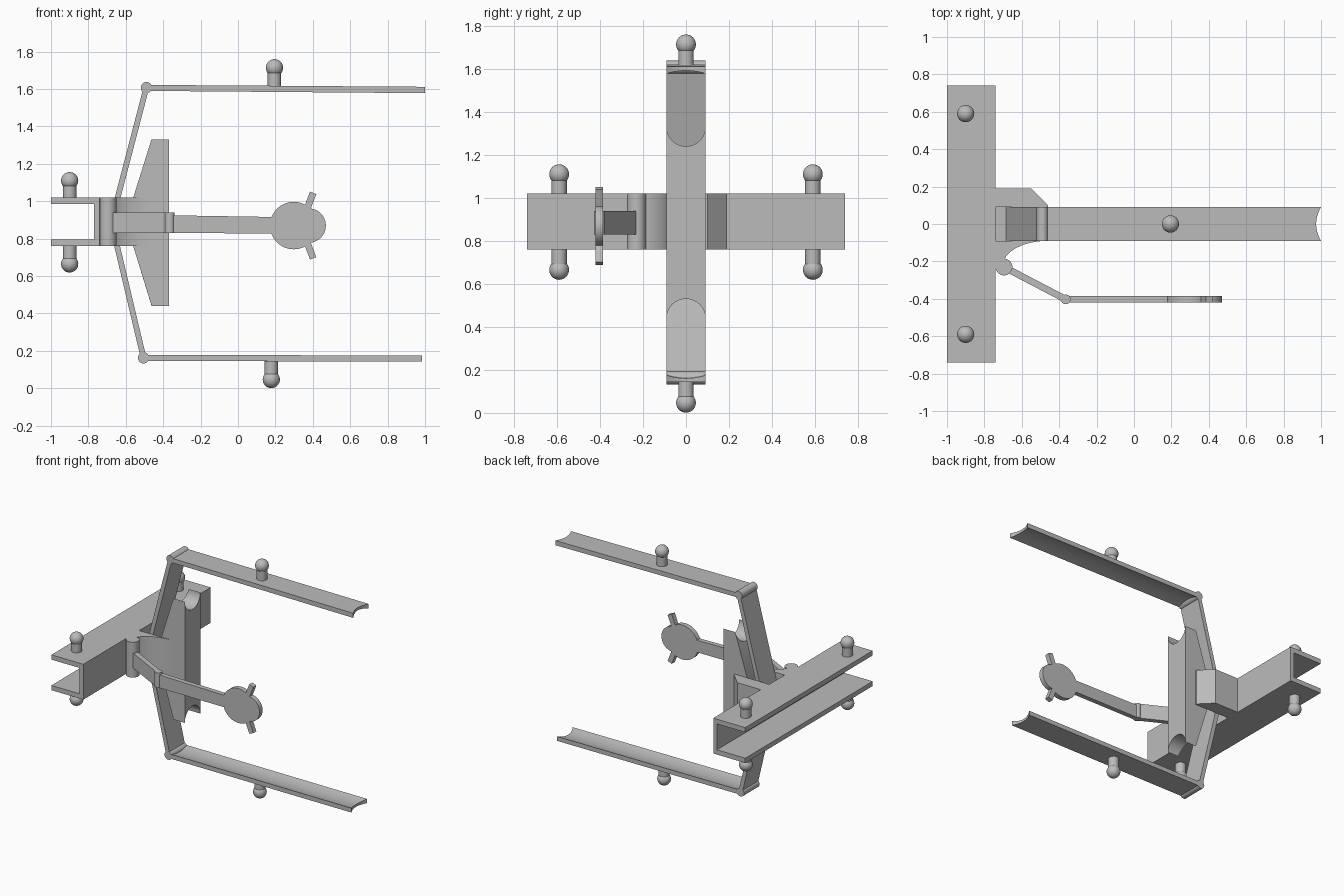
import bpy, bmesh, math
from mathutils import Vector, Matrix

cube = bpy.data.objects.get("Cube")
if cube:
    bpy.data.objects.remove(cube, do_unlink=True)

GREY = (0.5, 0.5, 0.5, 1)
mat = bpy.data.materials.new("plain grey")
mat.use_nodes = True
mat.diffuse_color = GREY
mat.node_tree.nodes["Principled BSDF"].inputs["Base Color"].default_value = GREY
W = 0.09  # half width of the jaw parts


def finish(name, bm):
    bmesh.ops.recalc_face_normals(bm, faces=bm.faces)
    mesh = bpy.data.meshes.new(name)
    bm.to_mesh(mesh)
    bm.free()
    mesh.materials.append(mat)
    ob = bpy.data.objects.new(name, mesh)
    bpy.context.collection.objects.link(ob)
    bpy.ops.object.select_all(action='DESELECT')
    ob.select_set(True)
    bpy.context.view_layer.objects.active = ob
    bpy.ops.object.shade_smooth_by_angle(angle=math.radians(30))
    return ob


def loft(name, rings):
    """Skin a row of equal-length closed rings and cap both ends."""
    bm = bmesh.new()
    rows = [[bm.verts.new(p) for p in ring] for ring in rings]
    for a, b in zip(rows, rows[1:]):
        for i in range(len(a)):
            j = (i + 1) % len(a)
            bm.faces.new((a[i], a[j], b[j], b[i]))
    bm.faces.new(rows[0])
    bm.faces.new(rows[-1])
    return finish(name, bm)


def prism(name, pts, axis, lo, hi):
    """Extrude an outline along y (points are x, z) or z (points are x, y)."""
    def place(p, h):
        return (p[0], h, p[1]) if axis == 'y' else (p[0], p[1], h)
    return loft(name, [[place(p, h) for p in pts] for h in (lo, hi)])


def slab(name, p, q, thick, axis, lo, hi):
    """Flat bar running from p to q in the outline plane."""
    p, q = Vector(p), Vector(q)
    n = (q - p).orthogonal().normalized() * thick / 2
    return prism(name, [p + n, q + n, q - n, p - n], axis, lo, hi)


def add_rod(bm, p, q, r):
    p, q = Vector(p), Vector(q)
    turn = (q - p).to_track_quat('Z', 'Y').to_matrix().to_4x4()
    bmesh.ops.create_cone(bm, cap_ends=True, segments=32, radius1=r, radius2=r,
                          depth=(q - p).length,
                          matrix=Matrix.Translation((p + q) / 2) @ turn)


def rod(name, p, q, r):
    bm = bmesh.new()
    add_rod(bm, p, q, r)
    return finish(name, bm)


def peg(name, x, y, base, ball):
    bm = bmesh.new()
    add_rod(bm, (x, y, base), (x, y, ball), 0.036)
    bmesh.ops.create_uvsphere(bm, u_segments=32, v_segments=16, radius=0.046,
                              matrix=Matrix.Translation((x, y, ball)))
    return finish(name, bm)


# Channel beam, open to the rear side
prism("channel_beam", [(-1, 1.02), (-0.74, 1.02), (-0.74, 0.76), (-1, 0.76),
                       (-1, 0.795), (-0.77, 0.795), (-0.77, 0.985), (-1, 0.985)],
      'y', -0.74, 0.74)
for side, y in (("front", -0.59), ("back", 0.59)):
    peg(f"{side}_upper_peg", -0.9, y, 1.0, 1.11)
    peg(f"{side}_lower_peg", -0.9, y, 0.78, 0.665)

# Hub: filleted front wall, chamfered back wall, core between the strut pockets
arc = [(-0.46 - 0.24 * math.sin(t), -0.22 + 0.13 * math.cos(t))
       for t in (i * math.pi / 24 for i in range(13))]
prism("hub_front_wall", [(-0.74, -W)] + arc + [(-0.74, -0.24)], 'z', 0.76, 1.02)
prism("hub_back_wall", [(-0.74, W), (-0.74, 0.19), (-0.55, 0.19), (-0.46, 0.1),
                        (-0.46, W)], 'z', 0.76, 1.02)
prism("hub_core", [(-0.74, 0.92), (-0.56, 0.92), (-0.56, 1.02), (-0.46, 1.02),
                   (-0.46, 0.76), (-0.56, 0.76), (-0.56, 0.86), (-0.74, 0.86)],
      'y', -W, W)

# Palm blade with round notches in both tips
angles = [math.pi * i / 24 for i in range(25)]


def blade_ring(t):
    y, dip = -W * math.cos(t), W * math.sin(t)
    top, low = 1.33 - dip, 0.44 + dip
    back = lambda z: -0.56 + (abs(z - 0.887) - 0.13) * 0.31
    return [(-0.37, y, low), (-0.37, y, top), (back(top), y, top),
            (-0.56, y, 1.02), (-0.56, y, 0.76), (back(low), y, low)]


loft("palm_blade", [blade_ring(t) for t in angles])


# Jaws: strut, hinge and a long bar with hollow inner face and hollow end
def jaw(name, hinge, start, outer, inner, end, peg_x, ball):
    hx, hz = hinge
    slab(f"{name}_strut", (-0.677, 0.89), hinge, 0.03, 'y', -W, W)
    rod(f"{name}_hinge", (hx, -W, hz), (hx, W, hz), 0.03)
    rings = []
    for t in angles:
        y = -W * math.cos(t)
        bow = 1 - (y / W) ** 2
        sag = 0.014 * bow * (1 if outer[0] > inner[0] else -1)
        tip = end - 0.026 * bow
        rings.append([(start, y, outer[0]), (tip, y, outer[1]),
                      (tip, y, inner[1] + sag), (start, y, inner[0] + sag)])
    loft(f"{name}_bar", rings)
    peg(f"{name}_peg", peg_x, 0, (outer[0] + inner[0]) / 2, ball)


jaw("upper_jaw", (-0.49, 1.608), -0.47, (1.622, 1.612), (1.59, 1.578), 1.0, 0.195, 1.714)
jaw("lower_jaw", (-0.505, 0.163), -0.485, (0.146, 0.143), (0.179, 0.175), 0.985, 0.178, 0.047)

# Side arm with hinged link
Y0, Y1 = -0.42, -0.385
rod("side_arm_pivot", (-0.695, -0.23, 0.76), (-0.695, -0.23, 1.02), 0.045)
slab("side_arm_link", (-0.695, -0.23), (-0.365, -0.403), 0.036, 'z', 0.83, 0.94)
rod("side_arm_hinge", (-0.365, -0.403, 0.83), (-0.365, -0.403, 0.94), 0.026)
prism("side_arm_bar", [(-0.365, 0.83), (0.25, 0.828), (0.25, 0.915), (-0.365, 0.925)],
      'y', Y0, Y1)

# Round pad with two splayed tabs
rod("pad_large_disc", (0.298, Y0, 0.87), (0.298, Y1, 0.87), 0.127)
rod("pad_small_disc", (0.378, Y0, 0.87), (0.378, Y1, 0.87), 0.092)
for name, s in (("upper", 1), ("lower", -1)):
    slab(f"{name}_pad_tab", (0.35, 0.87 + s * 0.04), (0.402, 0.87 + s * 0.175),
         0.036, 'y', Y0, Y1)
